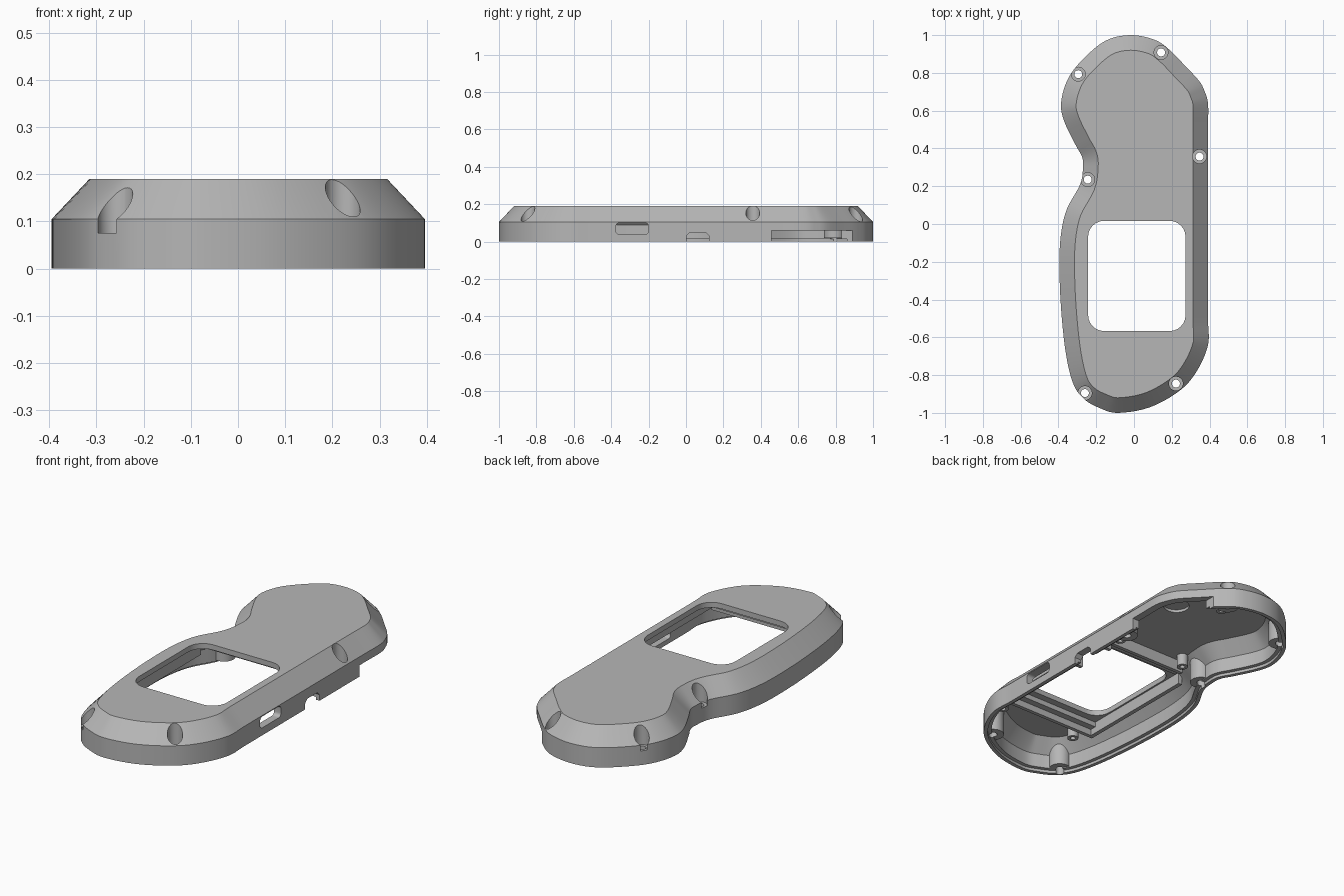
import bpy, bmesh
from mathutils import Vector, Matrix

if "Cube" in bpy.data.objects:
    bpy.data.objects.remove(bpy.data.objects["Cube"])

# One grey plastic for the whole case
grey = bpy.data.materials.new("grey_plastic")
grey.use_nodes = True
grey.diffuse_color = (0.47, 0.47, 0.47, 1)
grey.node_tree.nodes["Principled BSDF"].inputs["Base Color"].default_value = grey.diffuse_color


def finish(bm, name):
    bmesh.ops.recalc_face_normals(bm, faces=bm.faces)
    mesh = bpy.data.meshes.new(name)
    bm.to_mesh(mesh)
    bm.free()
    mesh.materials.append(grey)
    obj = bpy.data.objects.new(name, mesh)
    bpy.context.collection.objects.link(obj)
    return obj


def box(name, lo, hi, radius=0, axis=2, segments=6):
    """Box between two corners, its edges along one axis optionally rounded."""
    lo, hi = Vector(lo), Vector(hi)
    bm = bmesh.new()
    size = Matrix.Diagonal((*(hi - lo), 1))
    bmesh.ops.create_cube(bm, size=1, matrix=Matrix.Translation((lo + hi) / 2) @ size)
    if radius:
        edges = [e for e in bm.edges
                 if abs((e.verts[0].co - e.verts[1].co).normalized()[axis]) > 0.9]
        bmesh.ops.bevel(bm, geom=edges, offset=radius, segments=segments,
                        profile=0.5, affect='EDGES')
    return finish(bm, name)


def rod(name, x, y, radius, z0, z1):
    bm = bmesh.new()
    bmesh.ops.create_cone(bm, cap_ends=True, segments=32, radius1=radius, radius2=radius,
                          depth=z1 - z0, matrix=Matrix.Translation((x, y, (z0 + z1) / 2)))
    return finish(bm, name)


def smooth_loop(points, steps=5):
    """Closed spline through the points."""
    pts = [Vector(p) for p in points]
    n, out = len(pts), []
    for i in range(n):
        a, b, c, d = (pts[(i + k) % n] for k in (-1, 0, 1, 2))
        for s in range(steps):
            t = s / steps
            out.append(0.5 * (2 * b + (c - a) * t + (2 * a - 5 * b + 4 * c - d) * t ** 2
                              + (3 * b - a - 3 * c + d) * t ** 3))
    return out


def loft(name, loop, levels):
    """Solid from the loop, inset by a given amount at each height."""
    n = len(loop)
    bm = bmesh.new()
    rings = []
    for z, inset in levels:
        ring = []
        for i, p in enumerate(loop):
            t = (loop[(i + 1) % n] - loop[i - 1]).normalized()
            q = p + Vector((-t.y, t.x)) * inset
            ring.append(bm.verts.new((q.x, q.y, z)))
        rings.append(ring)
    for a, b in zip(rings, rings[1:]):
        for i in range(n):
            j = (i + 1) % n
            bm.faces.new((a[i], a[j], b[j], b[i]))
    bm.faces.new(rings[0][::-1])
    bm.faces.new(rings[-1])
    return finish(bm, name)


def activate(obj):
    bpy.ops.object.select_all(action='DESELECT')
    obj.select_set(True)
    bpy.context.view_layer.objects.active = obj


def cut(target, cutter):
    activate(target)
    mod = target.modifiers.new("cut", 'BOOLEAN')
    mod.operation, mod.solver, mod.object = 'DIFFERENCE', 'EXACT', cutter
    bpy.ops.object.modifier_apply(modifier=mod.name)
    bpy.data.objects.remove(cutter)


# Outline: front end, straight side, rounded back end, waist, curved side
outline = [(-0.085, -1.0), (0.085, -0.97), (0.245, -0.88), (0.335, -0.775)]
outline += [(0.392, -0.64 + 0.1275 * i) for i in range(11)]
outline += [(0.375, 0.70), (0.345, 0.757), (0.27, 0.838), (0.19, 0.92), (0.11, 0.975),
            (-0.02, 1.0), (-0.155, 0.968), (-0.285, 0.857), (-0.355, 0.757),
            (-0.386, 0.64), (-0.37, 0.545), (-0.31, 0.42), (-0.275, 0.355),
            (-0.27, 0.30), (-0.285, 0.21), (-0.355, 0.08), (-0.386, -0.05),
            (-0.395, -0.21), (-0.386, -0.45), (-0.36, -0.69), (-0.32, -0.85),
            (-0.26, -0.93), (-0.18, -0.975)]
loop = smooth_loop(outline)

# Chamfered body, and the hollow inside it with a stepped rim
case = loft("case_shell", loop, [(0, 0), (0.105, 0), (0.19, 0.08)])
cavity = loft("cavity", loop, [(-0.02, 0.02), (0.015, 0.02), (0.015, 0.04),
                               (0.09, 0.04), (0.162, 0.105)])

# Screw posts and small mounting bosses stay solid inside the hollow
screws = [(-0.26, -0.895), (0.222, -0.845), (0.347, 0.357),
          (-0.245, 0.235), (-0.295, 0.793), (0.143, 0.908)]
bosses = [(0.25, 0.19), (-0.16, 0.19), (-0.2, -0.72), (0.26, -0.72), (0.05, 0.75)]
for x, y in screws:
    cut(cavity, rod("post", x, y, 0.055, 0.02, 0.3))
for x, y in bosses:
    cut(cavity, rod("boss", x, y, 0.028, 0.1, 0.3))
cut(case, cavity)

# Screw holes with counterbores, and blind holes in the bosses
for x, y in screws:
    cut(case, rod("counterbore", x, y, 0.037, 0.075, 0.3))
    cut(case, rod("screw_hole", x, y, 0.021, -0.1, 0.2))
for x, y in bosses:
    cut(case, rod("boss_hole", x, y, 0.013, 0.05, 0.15))

# Display window, side port, button notch, long side opening, inner round recess
cut(case, box("window", (-0.243, -0.567, 0.1), (0.273, 0.017, 0.3), 0.085))
cut(case, box("port", (0.31, -0.375, 0.04), (0.5, -0.2, 0.1), 0.018, 0))
cut(case, box("notch", (0.33, 0.003, -0.1), (0.5, 0.123, 0.05), 0.018, 0, 1))
cut(case, box("opening", (0.222, 0.458, -0.1), (0.5, 0.96, 0.06)))
cut(case, rod("recess", 0.19, 0.56, 0.065, 0.1, 0.177))

# Rails and ledges framing the display, and button guides beside the notch
rails = {
    "frame_rail_right": ((-0.275, -0.66, 0.1), (-0.252, 0.05, 0.168)),
    "frame_rail_left": ((0.285, -0.66, 0.12), (0.305, 0.15, 0.168)),
    "frame_rail_front": ((-0.275, -0.66, 0.1), (0.3, -0.64, 0.168)),
    "frame_ledge_front": ((-0.255, -0.64, 0.135), (0.285, -0.605, 0.168)),
    "frame_rail_back": ((-0.2, 0.125, 0.1), (0.3, 0.145, 0.168)),
    "frame_ledge_back": ((-0.22, 0.06, 0.135), (0.285, 0.125, 0.168)),
    "button_guide_front": ((0.305, -0.06, 0.03), (0.36, -0.04, 0.12)),
    "button_guide_back": ((0.305, 0.165, 0.03), (0.36, 0.185, 0.12)),
}
for name, (lo, hi) in rails.items():
    box(name, lo, hi)

activate(case)
bpy.ops.object.shade_smooth_by_angle(angle=0.5)
